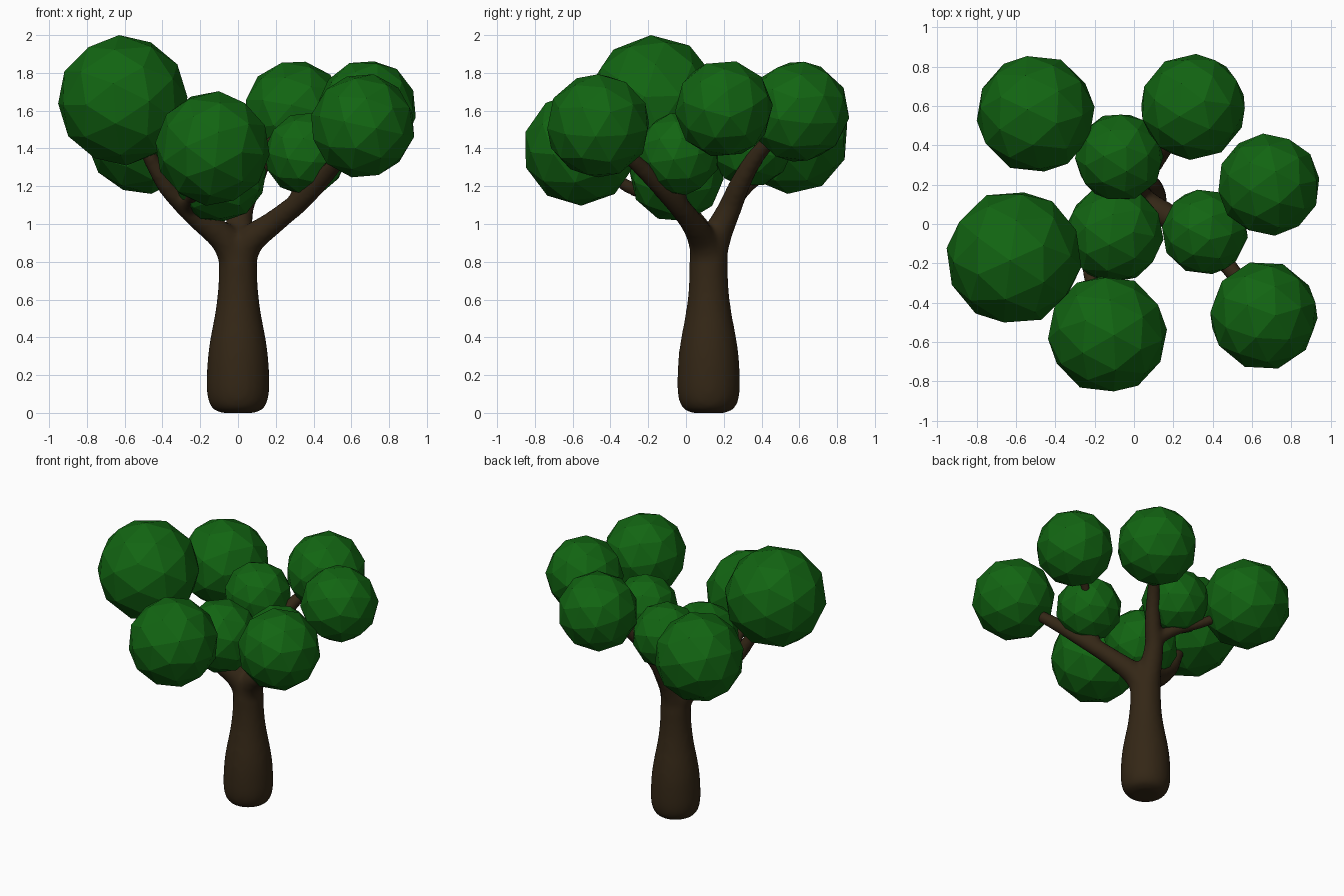
import bpy, bmesh, math, random
from mathutils import Vector, Euler

if "Cube" in bpy.data.objects:
    bpy.data.objects.remove(bpy.data.objects["Cube"])

random.seed(4)


def material(name, rgb):
    m = bpy.data.materials.new(name)
    m.diffuse_color = (*rgb, 1)
    m.use_nodes = True
    m.node_tree.nodes["Principled BSDF"].inputs["Base Color"].default_value = m.diffuse_color
    return m


bark = material("dark bark", (0.034, 0.020, 0.008))
leaf = material("leaf green", (0.006, 0.130, 0.006))


def make_object(name, bm, mat):
    me = bpy.data.meshes.new(name)
    bmesh.ops.recalc_face_normals(bm, faces=bm.faces[:])
    bm.to_mesh(me)
    bm.free()
    me.materials.append(mat)
    ob = bpy.data.objects.new(name, me)
    bpy.context.collection.objects.link(ob)
    return ob


def smooth_path(pts, steps=5):
    """Catmull-Rom through (x, y, z, radius) points."""
    p = [Vector(q) for q in pts]
    p = [2 * p[0] - p[1]] + p + [2 * p[-1] - p[-2]]
    out = []
    for i in range(1, len(p) - 2):
        a, b, c, d = p[i - 1:i + 3]
        for s in range(steps):
            t = s / steps
            out.append(0.5 * (2 * b + (c - a) * t + (2 * a - 5 * b + 4 * c - d) * t * t
                              + (3 * b - a - 3 * c + d) * t ** 3))
    return out + [p[-2]]


def tube(bm, pts, sides=20):
    path = smooth_path(pts)
    rings = []
    for i, q in enumerate(path):
        tangent = (path[min(i + 1, len(path) - 1)] - path[max(i - 1, 0)]).to_3d()
        rot = Vector((0, 0, 1)).rotation_difference(tangent.normalized())
        ring = []
        for k in range(sides):
            a = 2 * math.pi * k / sides
            ring.append(bm.verts.new(q.to_3d() + rot @ Vector((q.w * math.cos(a), q.w * math.sin(a), 0))))
        rings.append(ring)
    for r0, r1 in zip(rings, rings[1:]):
        for k in range(sides):
            n = (k + 1) % sides
            bm.faces.new((r0[k], r0[n], r1[n], r1[k]))
    bm.faces.new(rings[0][::-1])
    bm.faces.new(rings[-1])


# Trunk and forking branches, fused into one smooth skin
bm = bmesh.new()
trunk = [(0.0, 0.09), (0.02, 0.132), (0.06, 0.156), (0.12, 0.166), (0.2, 0.166), (0.3, 0.160),
         (0.4, 0.146), (0.5, 0.127), (0.6, 0.112), (0.7, 0.104), (0.8, 0.102), (0.88, 0.092), (0.93, 0.06)]
tube(bm, [(0, 0.12, z, r) for z, r in trunk])
branches = [
    # right limb, then its upright twig
    [(0, 0.12, 0.80, 0.095), (0.06, 0.09, 0.91, 0.08), (0.19, 0.03, 1.01, 0.063),
     (0.35, -0.08, 1.14, 0.055), (0.50, -0.24, 1.30, 0.045), (0.62, -0.40, 1.44, 0.035)],
    [(0.30, -0.04, 1.10, 0.045), (0.35, -0.03, 1.22, 0.042), (0.42, 0.04, 1.34, 0.035),
     (0.60, 0.16, 1.50, 0.03)],
    # left limb, then its forward twig
    [(0, 0.12, 0.80, 0.095), (-0.07, 0.09, 0.92, 0.08), (-0.22, 0.02, 1.04, 0.06),
     (-0.37, -0.06, 1.19, 0.05), (-0.47, -0.11, 1.36, 0.042), (-0.56, -0.15, 1.52, 0.035)],
    [(-0.26, 0.0, 1.08, 0.045), (-0.24, -0.15, 1.14, 0.042), (-0.21, -0.31, 1.20, 0.036),
     (-0.16, -0.48, 1.32, 0.03)],
    # back limb, then its left twig
    [(0, 0.12, 0.80, 0.095), (0.0, 0.16, 0.93, 0.08), (0.02, 0.23, 1.08, 0.064),
     (0.08, 0.29, 1.22, 0.055), (0.15, 0.38, 1.37, 0.046), (0.25, 0.52, 1.52, 0.035)],
    [(0.03, 0.25, 1.12, 0.045), (-0.08, 0.33, 1.21, 0.042), (-0.24, 0.43, 1.28, 0.036),
     (-0.40, 0.51, 1.38, 0.03)],
]
for b in branches:
    tube(bm, b)
wood = make_object("trunk_and_branches", bm, bark)
remesh = wood.modifiers.new("fuse", 'REMESH')
remesh.mode = 'VOXEL'
remesh.voxel_size = 0.018
remesh.use_smooth_shade = True
blend = wood.modifiers.new("blend", 'SMOOTH')
blend.factor = 0.5
blend.iterations = 7

# Faceted foliage balls: x, y, z, radius
balls = [
    (-0.61, -0.17, 1.655, 0.346), (-0.50, 0.56, 1.46, 0.304), (0.30, 0.595, 1.595, 0.272),
    (0.685, 0.20, 1.61, 0.262), (0.36, -0.04, 1.37, 0.222), (0.66, -0.465, 1.52, 0.279),
    (-0.135, -0.56, 1.40, 0.305), (-0.10, -0.05, 1.26, 0.252), (-0.075, 0.34, 1.42, 0.228),
]
for i, (x, y, z, r) in enumerate(balls):
    bm = bmesh.new()
    bmesh.ops.create_icosphere(bm, subdivisions=2, radius=r)
    spin = Euler([random.uniform(0, math.tau) for _ in range(3)])
    bmesh.ops.transform(bm, matrix=spin.to_matrix().to_4x4(), verts=bm.verts[:])
    ball = make_object(f"foliage_ball_{i + 1}", bm, leaf)
    ball.location = (x, y, z)
